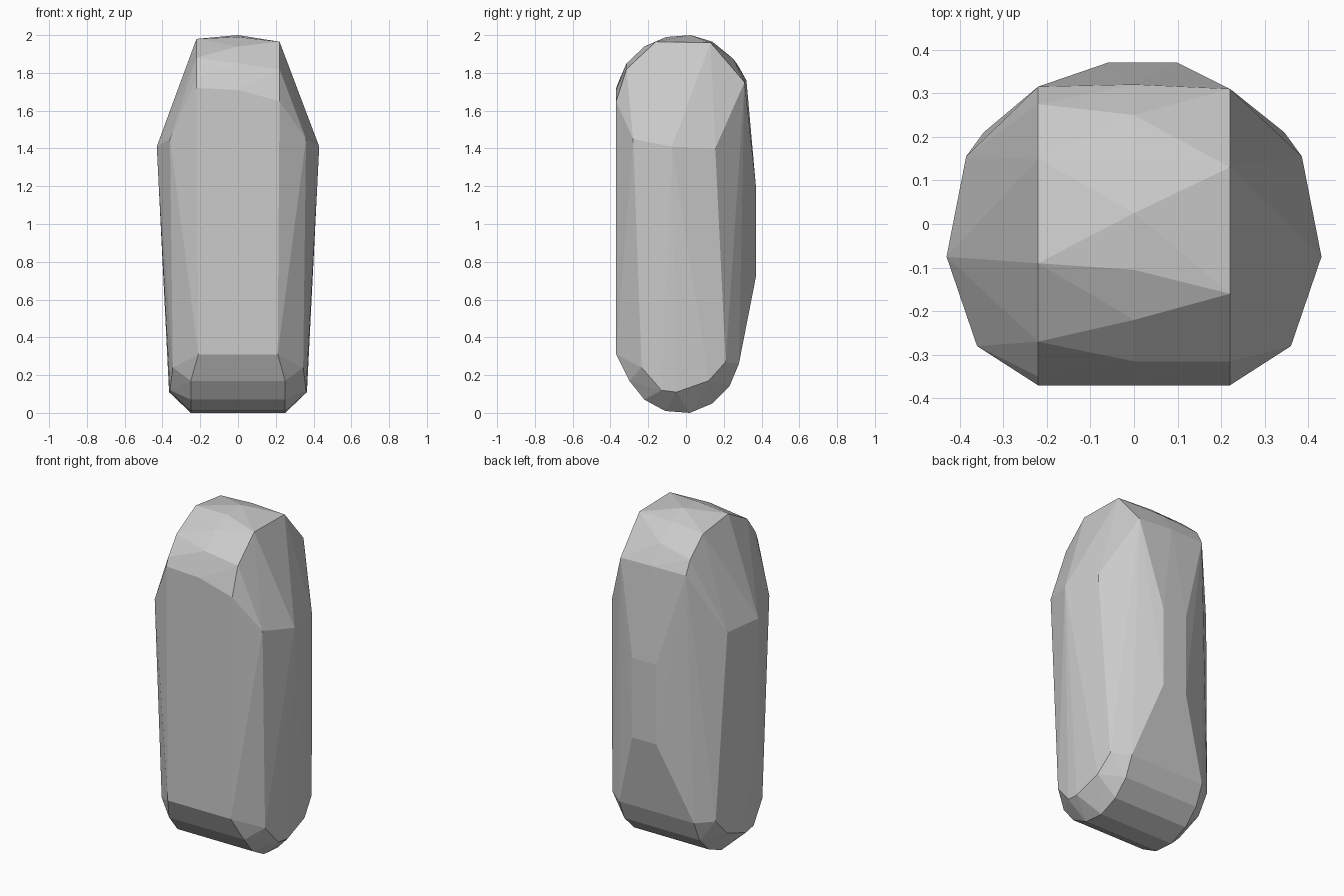
import bpy, bmesh

# Cross-sections of the faceted block: (y, z) points on planes of constant x
bottom_rim = [(-0.30, 0.17), (-0.22, 0.07), (-0.11, 0.01), (0.02, 0.0),
              (0.14, 0.05), (0.23, 0.14), (0.28, 0.26)]
top_left = [(-0.37, 1.72), (-0.35, 1.77), (-0.27, 1.88), (-0.09, 1.98),
            (0.15, 1.95), (0.275, 1.84), (0.315, 1.76)]
top_mid = [(-0.37, 1.71), (-0.315, 1.85), (-0.22, 1.94), (-0.105, 1.99),
           (0.025, 2.0), (0.14, 1.965), (0.25, 1.875), (0.32, 1.76)]
top_right = [(-0.37, 1.65), (-0.315, 1.82), (-0.16, 1.965),
             (0.13, 1.96), (0.31, 1.75)]
# Side corners: (x, y, z), mirrored across x
side = [(0.21, -0.37, 0.31), (0.36, -0.28, 1.45), (0.43, -0.075, 1.41),
        (0.385, 0.155, 1.40), (0.345, -0.235, 0.24), (0.36, -0.13, 0.12),
        (0.365, -0.05, 0.11), (0.36, 0.12, 0.17), (0.345, 0.21, 0.27)]

points = [(-0.22, y, z) for y, z in top_left]
points += [(0.0, y, z) for y, z in top_mid]
points += [(0.22, y, z) for y, z in top_right]
for s in (-1, 1):
    points += [(s * 0.25, y, z) for y, z in bottom_rim]
    points += [(s * x, y, z) for x, y, z in side]
# Narrow bulging facet on the back
points += [(x, 0.37, z) for x in (-0.06, 0.10) for z in (0.72, 1.20)]

# Wrap all sections in one faceted skin
bm = bmesh.new()
for p in points:
    bm.verts.new(p)
hull = bmesh.ops.convex_hull(bm, input=bm.verts[:])
loose = [v for v in bm.verts if not v.link_faces]
bmesh.ops.delete(bm, geom=loose, context='VERTS')
bmesh.ops.recalc_face_normals(bm, faces=bm.faces[:])
mesh = bpy.data.meshes.new("faceted_stone")
bm.to_mesh(mesh)
bm.free()
stone = bpy.data.objects.new("faceted_stone", mesh)
bpy.context.collection.objects.link(stone)
